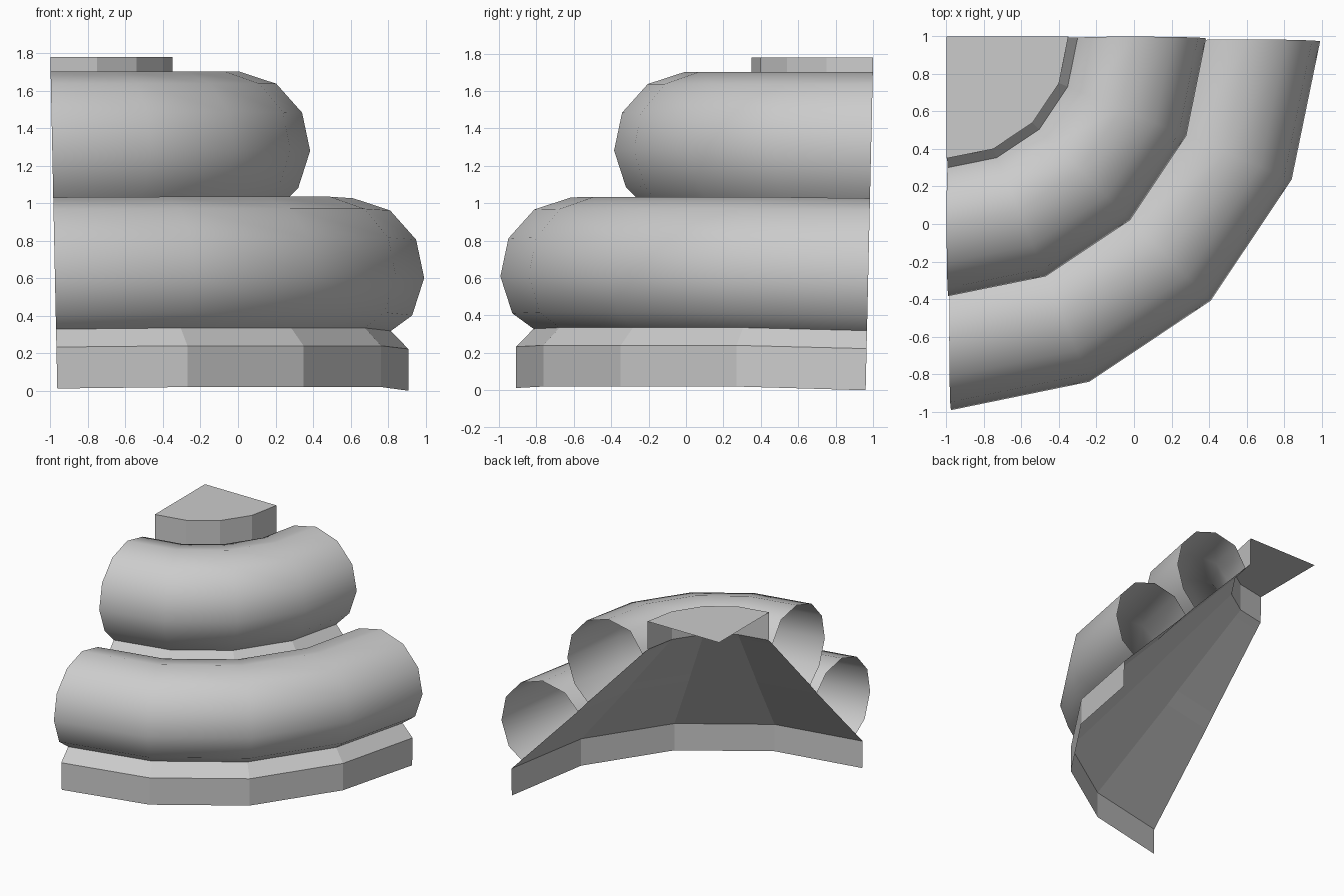
import bpy
import math

if "Cube" in bpy.data.objects:
    bpy.data.objects.remove(bpy.data.objects["Cube"])

CX, CY = -1.0, 1.0      # corner axis of the quarter turn
SEGS = 4                # segments in the quarter turn
TOP = 1.75


def sweep(name, profile, smooth=False, flip=False, cap=False):
    """Turn a (radius, height) profile through a quarter circle."""
    verts, faces = [], []
    n = len(profile)
    for i in range(SEGS + 1):
        a = math.radians(90 * i / SEGS)
        for r, z in profile:
            k = max(0.0, 1 - z / TOP)
            x, y = CX + r * math.cos(a), CY - r * math.sin(a)
            # the two open ends lean in and sag a little toward the foot
            if i == 0:
                y -= 0.04 * k
                z -= 0.02 * k
            elif i == SEGS:
                x += 0.037 * k
                z -= 0.008 * k
            verts.append((x, y, z))
    for i in range(SEGS):
        for j in range(n - 1):
            f = (i * n + j, i * n + j + 1, (i + 1) * n + j + 1, (i + 1) * n + j)
            faces.append(f[::-1] if flip else f)
    if cap:
        verts.append((CX, CY, profile[-1][1]))
        faces.append([len(verts) - 1] + [i * n + n - 1 for i in range(SEGS, -1, -1)])
    mesh = bpy.data.meshes.new(name)
    mesh.from_pydata(verts, [], faces)
    for p in mesh.polygons:
        p.use_smooth = smooth
    mesh.update()
    obj = bpy.data.objects.new(name, mesh)
    bpy.context.collection.objects.link(obj)
    return obj


def roll(start, centre, radius, end):
    """Open round section that starts and ends on the sloped wall."""
    pts = [start]
    for d in (-33, -3, 27, 57, 87, 117):
        a = math.radians(d)
        pts.append((centre[0] + radius * math.cos(a), centre[1] + radius * math.sin(a)))
    return pts + [end]


low_a, low_b = (1.815, 0.335), (1.295, 0.87)
up_a, up_b = (1.205, 0.97), (0.70, 1.50)

# foot band and the sloped strips between the rolls
sweep("foot_band", [(1.908, 0.02), (1.908, 0.24), low_a])
sweep("middle_strip", [low_b, up_a])
sweep("top_strip", [up_b, (0.65, 1.55)])

# sloped walls behind the rolls
sweep("lower_back_wall", [low_a, low_b])
sweep("upper_back_wall", [up_a, up_b])

# two rounded rolls
sweep("lower_roll", roll(low_a, (1.593, 0.635), 0.40, low_b), smooth=True)
sweep("upper_roll", roll(up_a, (0.988, 1.305), 0.397, up_b), smooth=True)

# flat-topped cap
sweep("top_cap", [(0.65, 1.55), (0.65, 1.78)], cap=True)
